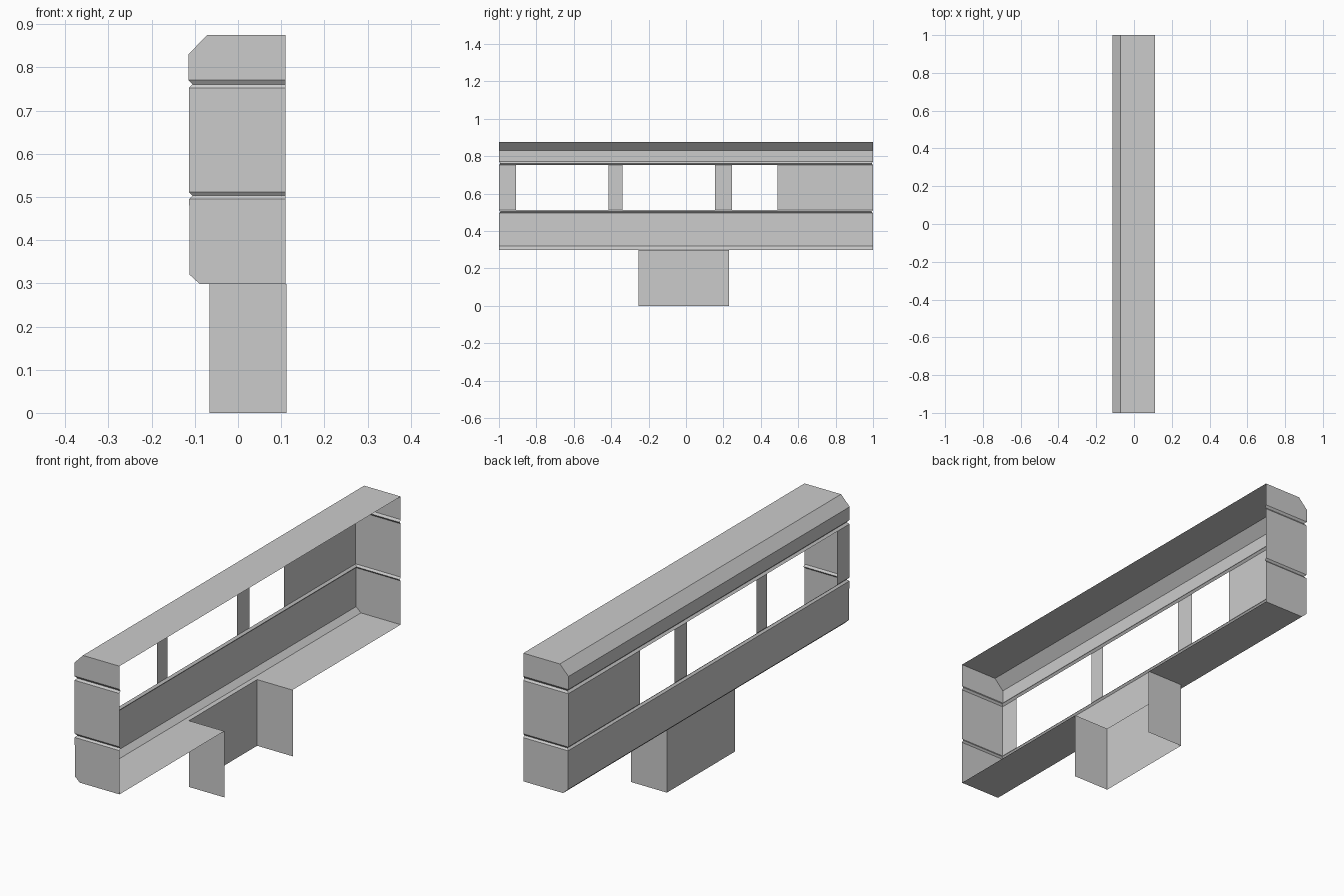
import bpy

if "Cube" in bpy.data.objects:
    bpy.data.objects.remove(bpy.data.objects["Cube"])


def make_part(name, quads):
    """Build an open sheet object from a list of corner loops, sharing corners."""
    points, faces = [], []
    for quad in quads:
        face = []
        for p in quad:
            if p not in points:
                points.append(p)
            face.append(points.index(p))
        faces.append(face)
    mesh = bpy.data.meshes.new(name)
    mesh.from_pydata(points, [], faces)
    obj = bpy.data.objects.new(name, mesh)
    bpy.context.collection.objects.link(obj)
    return obj


RIGHT = 0.11                      # open side of the shell
BASE_L, BASE_Y0, BASE_Y1 = -0.066, -0.255, 0.23


def ring(z, left, half):
    return [(RIGHT, -half, z), (left, -half, z), (left, half, z), (RIGHT, half, z)]


def loft(rings, sides=(0, 1, 2)):
    """U-shaped walls between consecutive rings; side 1 is the long wall."""
    return [(a[i + 1], a[i], b[i], b[i + 1])
            for a, b in zip(rings, rings[1:]) for i in sides]


def flat(x0, x1, y0, y1, z):
    return ((x0, y0, z), (x1, y0, z), (x1, y1, z), (x0, y1, z))


# Lower shell: bottom chamfer, wall and groove
lower = [ring(0.298, -0.088, 1), ring(0.32, -0.112, 1), ring(0.495, -0.113, 1),
         ring(0.503, -0.105, 0.993), ring(0.512, -0.114, 1)]
make_part("lower_shell", loft(lower))

# Middle end walls and window posts
middle = [lower[-1], ring(0.752, -0.114, 1)]
make_part("end_walls", loft(middle, (0, 2)))
posts = [(-1, -0.91), (-0.415, -0.34), (0.155, 0.245), (0.49, 1)]
for y0, y1 in posts:
    make_part("window_post", [((-0.114, y1, 0.512), (-0.114, y0, 0.512),
                               (-0.114, y0, 0.752), (-0.114, y1, 0.752))])

# Upper shell: groove, wall, chamfer and roof
upper = [middle[-1], ring(0.761, -0.105, 0.993), ring(0.771, -0.115, 1),
         ring(0.83, -0.115, 1), ring(0.875, -0.072, 1)]
make_part("upper_shell", loft(upper) + [flat(-0.072, RIGHT, -1, 1, 0.875)])

# Floor, left open above the base
make_part("floor", [flat(-0.088, RIGHT, -1, BASE_Y0, 0.298),
                    flat(-0.088, BASE_L, BASE_Y0, BASE_Y1, 0.298),
                    flat(-0.088, RIGHT, BASE_Y1, 1, 0.298)])

# Base: three walls, open on the right and below
base = [[(0.112, BASE_Y0, z), (BASE_L, BASE_Y0, z),
         (BASE_L, BASE_Y1, z), (0.112, BASE_Y1, z)] for z in (0, 0.298)]
make_part("base_walls", loft(base))
